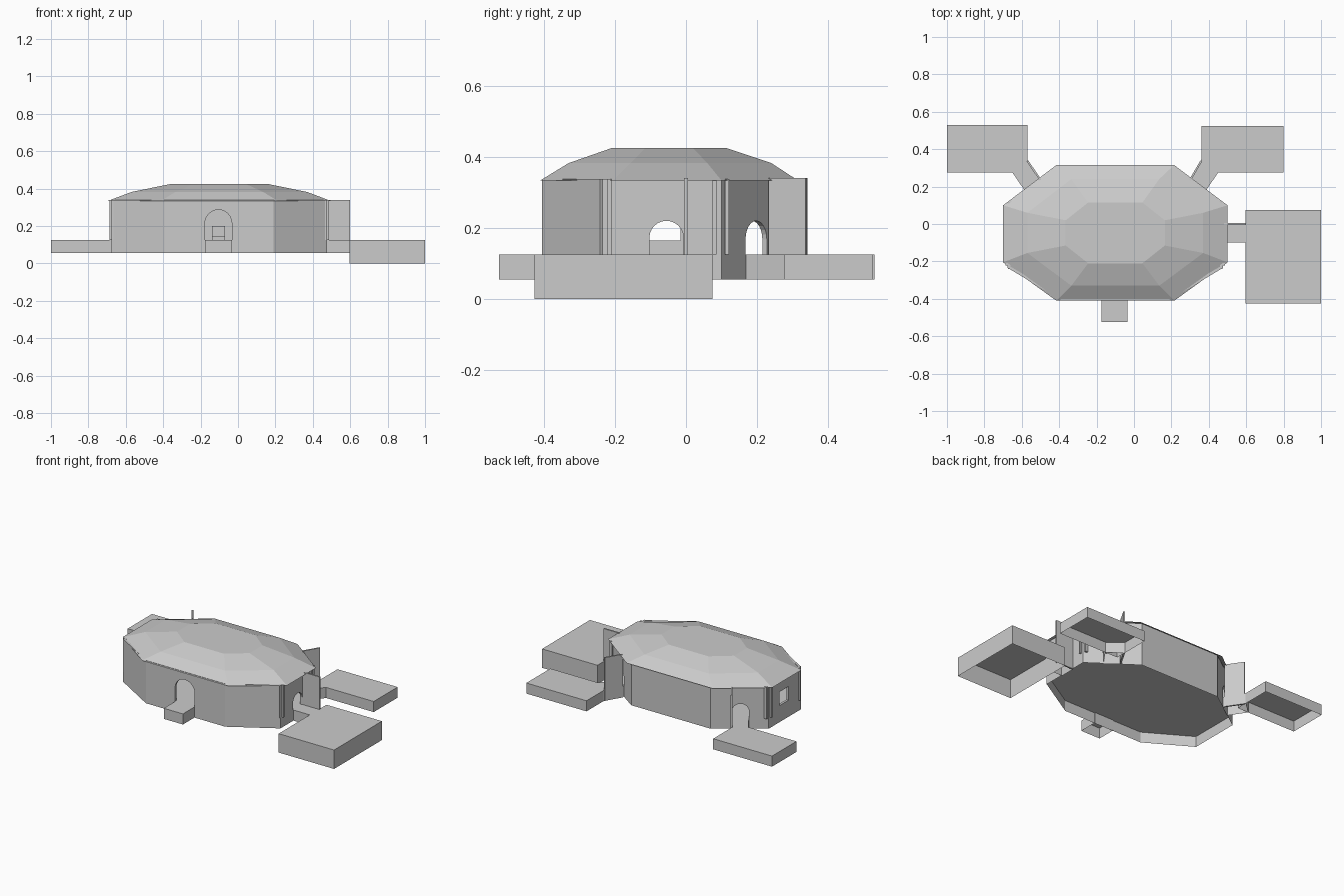
import bpy, bmesh, math
from mathutils import Matrix

if "Cube" in bpy.data.objects:
    bpy.data.objects.remove(bpy.data.objects["Cube"])

CX, LOW, FLOOR, EAVE = -0.10, 0.055, 0.125, 0.338


def make(name, bm, flip=False):
    if flip:
        bmesh.ops.recalc_face_normals(bm, faces=bm.faces)
    me = bpy.data.meshes.new(name)
    bm.to_mesh(me)
    bm.free()
    ob = bpy.data.objects.new(name, me)
    bpy.context.collection.objects.link(ob)
    return ob


def loft(name, rings, bottom=False, top=True):
    """Join counter-clockwise rings of equal size, optionally capped."""
    bm = bmesh.new()
    vs = [[bm.verts.new(p) for p in r] for r in rings]
    n = len(vs[0])
    for a, b in zip(vs, vs[1:]):
        for i in range(n):
            j = (i + 1) % n
            bm.faces.new((a[i], a[j], b[j], b[i]))
    if top:
        bm.faces.new(vs[-1])
    if bottom:
        bm.faces.new(vs[0][::-1])
    return make(name, bm)


def ring(pts, z):
    return [(x, y, z) for x, y in pts]


def prism(name, pts, z0, z1, bottom=False):
    return loft(name, [ring(pts, z0), ring(pts, z1)], bottom)


def rect(x0, x1, y0, y1):
    return [(x0, y0), (x1, y0), (x1, y1), (x0, y1)]


def octagon(hx, cx, front, back, sf, sb):
    """Hall outline: hx half length, cx half length of front/back edges."""
    return [(CX - cx, front), (CX + cx, front), (CX + hx, sf), (CX + hx, sb),
            (CX + cx, back), (CX - cx, back), (CX - hx, sb), (CX - hx, sf)]


def plate(name, p, q, z0, z1, t=0.01):
    """Thin upright wall between two plan points."""
    dx, dy = q[0] - p[0], q[1] - p[1]
    l = math.hypot(dx, dy)
    nx, ny = -dy / l * t / 2, dx / l * t / 2
    return prism(name, [(p[0] - nx, p[1] - ny), (q[0] - nx, q[1] - ny),
                        (q[0] + nx, q[1] + ny), (p[0] + nx, p[1] + ny)], z0, z1, True)


def cut(target, x, y, angle, half, z0, z1, arched=True):
    """Cut an opening through the wall; angle is the wall direction in plan."""
    prof = [(-half, z0), (half, z0)]
    if arched:
        prof += [(half * math.cos(math.pi * i / 12), z1 - half + half * math.sin(math.pi * i / 12))
                 for i in range(13)]
    else:
        prof += [(half, z1), (-half, z1)]
    bm = bmesh.new()
    a = [bm.verts.new((u, -0.06, z)) for u, z in prof]
    b = [bm.verts.new((u, 0.06, z)) for u, z in prof]
    bm.faces.new(a)
    bm.faces.new(b[::-1])
    for i in range(len(a)):
        j = (i + 1) % len(a)
        bm.faces.new((a[i], b[i], b[j], a[j]))
    bm.transform(Matrix.Translation((x, y, 0)) @ Matrix.Rotation(angle, 4, 'Z'))
    cutter = make("opening_cutter", bm, True)
    cutter.hide_render = True
    mod = target.modifiers.new("opening", 'BOOLEAN')
    mod.operation, mod.object, mod.solver = 'DIFFERENCE', cutter, 'EXACT'
    bpy.context.view_layer.objects.active = target
    bpy.ops.object.modifier_apply(modifier=mod.name)
    bpy.data.objects.remove(cutter)


# base skirt with floor
outer = octagon(0.575, 0.29, -0.405, 0.300, -0.235, 0.10)
inner = octagon(0.560, 0.283, -0.390, 0.285, -0.228, 0.094)
prism("base_floor", outer, LOW, FLOOR)

# hollow walls
walls = loft("walls", [ring(outer, FLOOR), ring(outer, EAVE), ring(inner, EAVE),
                       ring(inner, FLOOR), ring(outer, FLOOR)], top=False)
bm = bmesh.new()
bm.from_mesh(walls.data)
bmesh.ops.remove_doubles(bm, verts=bm.verts, dist=1e-5)
bmesh.ops.recalc_face_normals(bm, faces=bm.faces)
bm.to_mesh(walls.data)
bm.free()
diag = math.atan2(-0.20, 0.285)
cut(walls, -0.105, -0.40, 0, 0.072, 0.120, 0.287)                 # front door
cut(walls, 0.47, -0.055, math.pi / 2, 0.048, 0.120, 0.220)        # right door
cut(walls, 0.335, 0.195, diag, 0.052, 0.120, 0.220)               # back right door
cut(walls, -0.535, 0.195, -diag, 0.052, 0.120, 0.220)             # back left door
cut(walls, -0.67, -0.06, math.pi / 2, 0.045, 0.165, 0.255, False)  # left window

# three-ring faceted roof
loft("roof", [ring(octagon(0.60, 0.315, -0.41, 0.315, -0.205, 0.10), 0.333),
              ring(octagon(0.47, 0.235, -0.33, 0.240, -0.155, 0.06), 0.382),
              ring(octagon(0.265, 0.145, -0.21, 0.115, -0.115, 0.02), 0.424)])

# corner posts at both ends
for s in (-1, 1):
    for y in (-0.235, -0.215, 0.08, 0.115):
        x = CX + s * (0.578 if -0.23 < y < 0.1 else 0.565)
        prism("corner_post", rect(x - 0.009, x + 0.009, y - 0.006, y + 0.006), FLOOR, EAVE, True)

# outer platforms, open underneath
prism("right_platform", rect(0.595, 1.0, -0.425, 0.075), 0.0, FLOOR)
prism("back_right_platform", rect(0.36, 0.80, 0.275, 0.525), LOW, FLOOR)
prism("back_left_platform", rect(-1.0, -0.57, 0.275, 0.53), LOW, FLOOR)
prism("front_step", rect(-0.175, -0.035, -0.525, -0.40), LOW, FLOOR)

# walkways joining hall and platforms
prism("right_walkway", rect(0.47, 0.597, -0.10, 0.005), LOW, FLOOR)
prism("back_right_walkway", [(0.295, 0.225), (0.375, 0.165), (0.45, 0.275), (0.36, 0.345)], LOW, FLOOR)
prism("back_left_walkway", [(-0.65, 0.275), (-0.575, 0.165), (-0.495, 0.225), (-0.57, 0.345)], LOW, FLOOR)

# screen walls along one side of each walkway
plate("right_screen", (0.47, 0.0), (0.6, 0.0), LOW, 0.34)
plate("back_right_screen", (0.30, 0.235), (0.36, 0.338), LOW, 0.34)
plate("back_left_screen", (-0.50, 0.235), (-0.57, 0.338), LOW, 0.34)

# small bench inside, seen through the front door
prism("bench_seat", rect(-0.14, -0.07, 0.23, 0.285), FLOOR, 0.145)
prism("bench_back", rect(-0.14, -0.07, 0.27, 0.285), 0.145, 0.20)
